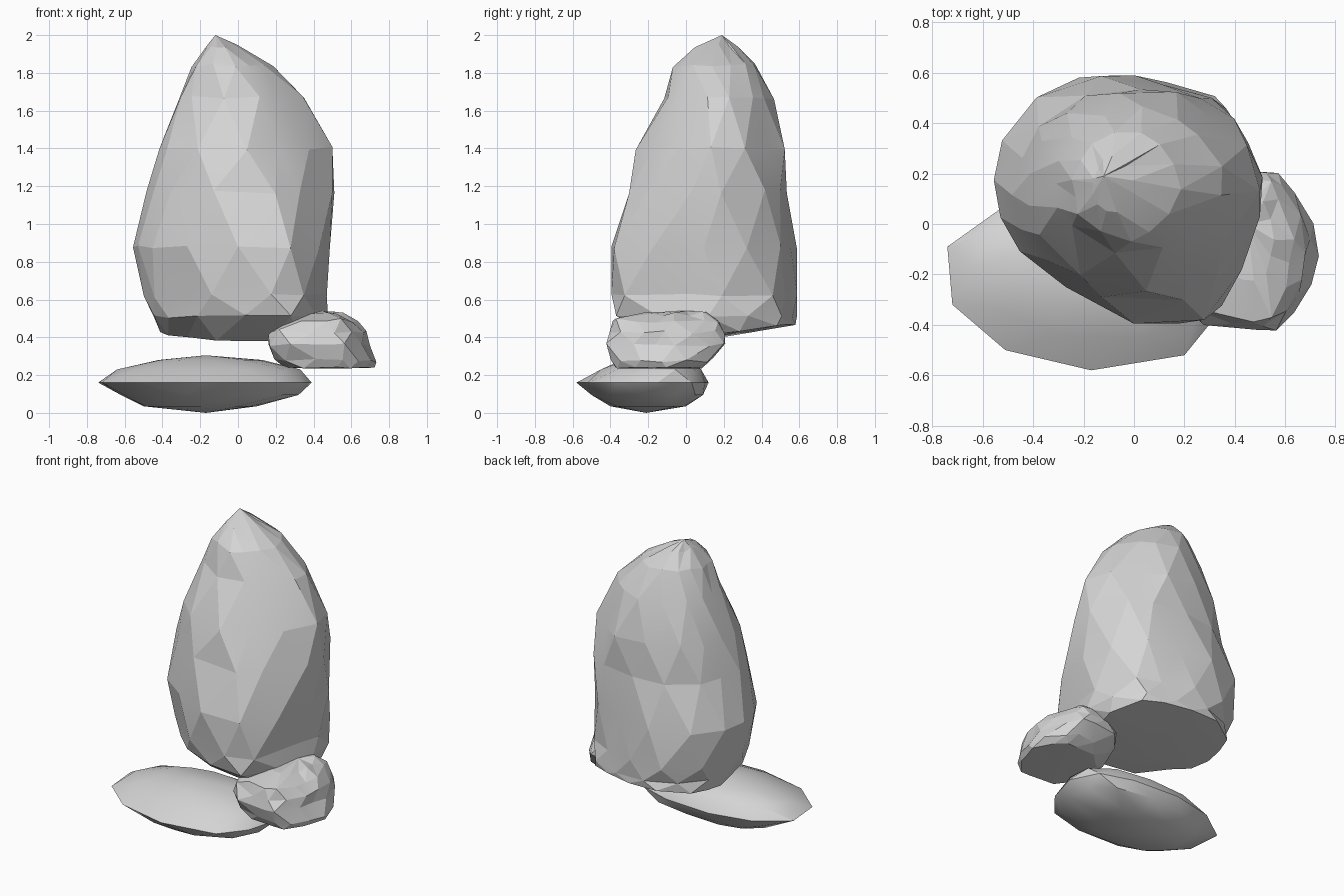
import bpy, bmesh, math, random
from mathutils import Vector

if "Cube" in bpy.data.objects:
    bpy.data.objects.remove(bpy.data.objects["Cube"])

random.seed(7)
grey = bpy.data.materials.new("stone grey")
grey.diffuse_color = (0.66, 0.66, 0.66, 1)
grey.use_nodes = True
grey.node_tree.nodes["Principled BSDF"].inputs["Base Color"].default_value = grey.diffuse_color


def trim(q, direction, limit):
    """Flatten a unit outline where it passes a limit along a direction."""
    over = q.dot(direction) - limit
    return q - direction * over * 0.8 if over > 0 else q


def ring(outline, z, x0, x1, y0, y1, shift, tilt=0.0, rounding=0.0):
    """Outline stretched to a box at height z; shifted rings use edge midpoints."""
    n = len(outline)
    pts = [Vector(outline[i]).lerp(Vector(outline[(i + 1) % n]), shift) for i in range(n)]
    ax, bx = min(p.x for p in pts), max(p.x for p in pts)
    ay, by = min(p.y for p in pts), max(p.y for p in pts)
    out = []
    for p in pts:
        q = Vector(((p.x - ax) / (bx - ax) * 2 - 1, (p.y - ay) / (by - ay) * 2 - 1))
        q = q.lerp(q.normalized(), rounding)
        if rounding > 0:  # flatter corners on the upper right side
            s = math.sqrt(0.5)
            q = trim(q, Vector((s, -s)), 1.2 - 0.4 * rounding)
            q = trim(q, Vector((s, s)), 1.2 - 0.27 * rounding)
        x = (x0 + x1) / 2 + q.x * (x1 - x0) / 2
        y = (y0 + y1) / 2 + q.y * (y1 - y0) / 2
        out.append(Vector((x, y, z + tilt * y)))
    return out


def finish(name, bm, smooth):
    bmesh.ops.recalc_face_normals(bm, faces=bm.faces[:])
    me = bpy.data.meshes.new(name)
    bm.to_mesh(me)
    bm.free()
    me.materials.append(grey)
    ob = bpy.data.objects.new(name, me)
    bpy.context.collection.objects.link(ob)
    bpy.context.view_layer.objects.active = ob
    ob.select_set(True)
    bpy.ops.object.shade_smooth_by_angle(angle=math.radians(smooth))
    ob.select_set(False)


def stacked_rock(name, outline, levels, bottom, top, rough, round_from=None):
    """Staggered rings joined by triangles, with a point at each end."""
    bm = bmesh.new()
    n, rows = len(outline), []
    for i, lv in enumerate(levels):
        tilt = lv[5] if len(lv) > 5 else 0.0
        rnd = 0.0 if round_from is None else min(1, max(0, (lv[0] - round_from) / 0.45))
        pts = ring(outline, *lv[:5], 0.5 * (i % 2), tilt, rnd)
        amp = rough * (0.4 if i == 0 else 1)
        rows.append([bm.verts.new(p + Vector([random.uniform(-amp, amp) for _ in range(3)]))
                     for p in pts])
    for i in range(len(rows) - 1):
        a, b = rows[i], rows[i + 1]
        for k in range(n):
            m = (k + 1) % n
            if i % 2 == 0:
                bm.faces.new((a[k], a[m], b[k]))
                bm.faces.new((a[m], b[m], b[k]))
            else:
                bm.faces.new((a[k], a[m], b[m]))
                bm.faces.new((a[k], b[m], b[k]))
    for row, tip in ((rows[0], bottom), (rows[-1], top)):
        v = bm.verts.new(tip)
        for k in range(n):
            bm.faces.new((row[k], row[(k + 1) % n], v))
    finish(name, bm, 8)


def hull_rock(name, outline, levels, tips):
    """Smooth pebble: convex hull around stacked rings."""
    bm = bmesh.new()
    for i, lv in enumerate(levels):
        for p in ring(outline, *lv, 0.5 * (i % 2)):
            bm.verts.new(p)
    for p in tips:
        bm.verts.new(p)
    res = bmesh.ops.convex_hull(bm, input=bm.verts[:])
    junk = {g for g in res["geom_interior"] + res["geom_unused"]
            if isinstance(g, bmesh.types.BMVert)}
    bmesh.ops.delete(bm, geom=list(junk), context='VERTS')
    finish(name, bm, 30)


# Tall boulder, leaning back, with a flat tilted underside
stacked_rock(
    "tall_boulder",
    [(-.55, .12), (-.53, .27), (-.48, .43), (-.26, .585), (0, .58), (.24, .53),
     (.4, .46), (.515, .2), (.48, .03), (.37, -.32), (.18, -.38), (-.17, -.32),
     (-.37, -.13), (-.5, -.03)],
    [(.4, -.41, .43, -.17, .58, .12), (.51, -.45, .475, -.36, .59),
     (.62, -.49, .475, -.385, .585), (.88, -.55, .495, -.385, .585),
     (1.17, -.48, .52, -.33, .54), (1.4, -.43, .49, -.265, .535),
     (1.67, -.31, .35, -.14, .46), (1.84, -.24, .19, -.07, .36),
     (1.94, -.16, .0, .04, .26)],
    (-.1, .1, .385), (-.12, .19, 2.0), 0.011, 0.85)

# Flat slab lying underneath
hull_rock(
    "flat_slab",
    [(-.74, -.09), (-.72, -.32), (-.51, -.5), (-.17, -.58), (.2, -.52), (.33, -.36),
     (.39, -.15), (.3, .03), (.08, .1), (-.25, .12), (-.53, .06)],
    [(.035, -.5, .1, -.4, .0), (.095, -.62, .32, -.5, .09), (.16, -.74, .39, -.58, .12),
     (.23, -.64, .33, -.45, .08), (.28, -.42, .13, -.34, .0)],
    [(-.17, -.21, .0), (-.17, -.2, .305)])

# Small chipped stone
stacked_rock(
    "small_stone",
    [(.5, .2), (.58, .2), (.65, .12), (.73, -.05), (.7, -.17), (.67, -.28), (.58, -.41),
     (.5, -.42), (.28, -.39), (.18, -.28), (.16, -.12), (.2, .06), (.32, .18)],
    [(.24, .25, .72, -.37, .08), (.28, .18, .74, -.4, .15), (.36, .155, .71, -.42, .2),
     (.43, .16, .69, -.415, .2), (.49, .24, .64, -.385, .17), (.525, .33, .55, -.22, .1)],
    (.48, -.15, .235), (.45, 0, .54), 0.012)
